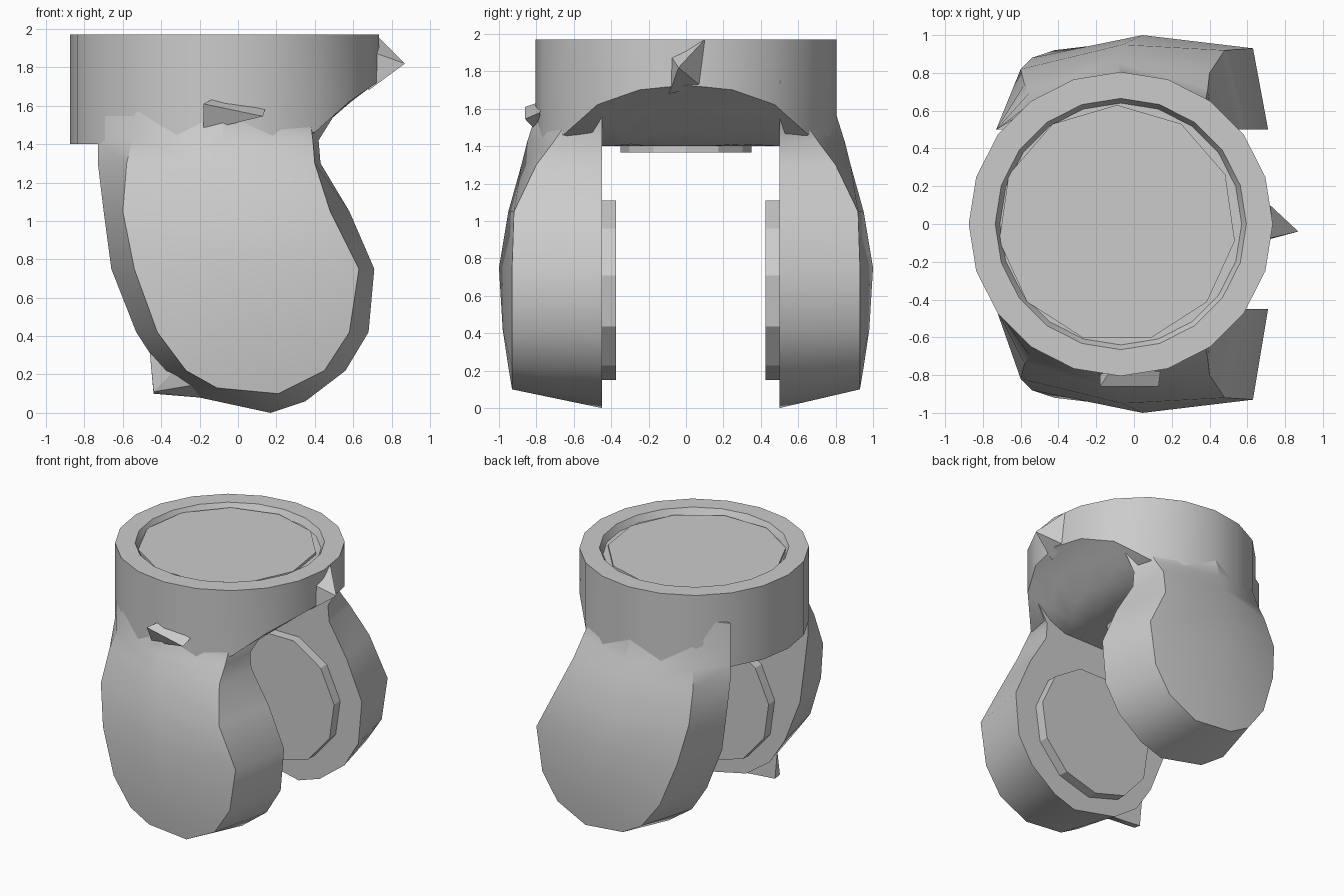
import bpy, bmesh, math
from math import cos, sin, pi
from mathutils import Vector

cube = bpy.data.objects.get("Cube")
if cube:
    bpy.data.objects.remove(cube, do_unlink=True)

grey = bpy.data.materials.new("plain grey")
grey.use_nodes = True
grey.diffuse_color = (0.6, 0.6, 0.6, 1)
grey.node_tree.nodes["Principled BSDF"].inputs["Base Color"].default_value = (0.6, 0.6, 0.6, 1)


def finish(name, bm, angle=None):
    bmesh.ops.recalc_face_normals(bm, faces=bm.faces)
    mesh = bpy.data.meshes.new(name)
    bm.to_mesh(mesh)
    bm.free()
    mesh.materials.append(grey)
    obj = bpy.data.objects.new(name, mesh)
    bpy.context.collection.objects.link(obj)
    if angle:
        bpy.ops.object.select_all(action="DESELECT")
        obj.select_set(True)
        bpy.context.view_layer.objects.active = obj
        bpy.ops.object.shade_smooth_by_angle(angle=math.radians(angle))
    return obj


def loft(name, rows, angle, cap=True):
    """Skin closed loops of equal length and cap both ends."""
    bm = bmesh.new()
    loops = [[bm.verts.new(p) for p in row] for row in rows]
    for a, b in zip(loops, loops[1:]):
        for i in range(len(a)):
            j = (i + 1) % len(a)
            bm.faces.new((a[i], a[j], b[j], b[i]))
    bm.faces.new(loops[0])
    bm.faces.new(loops[-1])
    return finish(name, bm, angle)


def hull(name, points):
    bm = bmesh.new()
    for p in points:
        bm.verts.new(p)
    bmesh.ops.convex_hull(bm, input=bm.verts)
    return finish(name, bm)


# Socket collar: round wall, shallow recess on top, underside rising to +x
CX, SIDES = -0.07, 20
RISE = [(0.32, 1.4), (0.45, 1.5), (0.6, 1.64), (0.74, 1.73)]


def underside(x):
    if x <= RISE[0][0]:
        return RISE[0][1]
    for (x0, z0), (x1, z1) in zip(RISE, RISE[1:]):
        if x <= x1:
            return z0 + (z1 - z0) * (x - x0) / (x1 - x0)
    return RISE[-1][1]


def ring(r, z=None):
    pts = []
    for i in range(SIDES):
        t = 2 * pi * i / SIDES
        x = CX + r * cos(t)
        pts.append((x, r * sin(t), underside(x) if z is None else z))
    return pts


loft("collar", [ring(0.35), ring(0.5), ring(0.65), ring(0.75), ring(0.805),
                ring(0.805, 1.97), ring(0.665, 1.97), ring(0.64, 1.92)], 35)


# Flat discs: socket insert, underside plate and pivot pads
def disc(name, centre, axis, r, n, depth):
    bm = bmesh.new()
    bmesh.ops.create_cone(bm, cap_ends=True, segments=n, radius1=r, radius2=r, depth=depth)
    rot = Vector((0, 0, 1)).rotation_difference(Vector(axis)).to_matrix()
    bmesh.ops.rotate(bm, verts=bm.verts, matrix=rot)
    bmesh.ops.translate(bm, verts=bm.verts, vec=centre)
    return finish(name, bm)


disc("socket_insert", (-0.09, 0, 1.92), (0, 0, 1), 0.63, 11, 0.04)
disc("underside_plate", (-0.2, 0, 1.4), (0, 0, 1), 0.35, 12, 0.07)

# Fork arms: z, inner left/right x, outer left/right x, left/right edge y, middle y
ARM = [
    (1.75, -0.73, 0.56, -0.5, 0.35, 0.64, 0.64, 0.78),
    (1.58, -0.73, 0.52, -0.52, 0.37, 0.66, 0.6, 0.80),
    (1.42, -0.73, 0.42, -0.55, 0.39, 0.7, 0.71, 0.85),
    (1.30, -0.73, 0.43, -0.58, 0.40, 0.74, 0.80, 0.88),
    (1.05, -0.70, 0.58, -0.60, 0.48, 0.82, 0.92, 0.95),
    (0.75, -0.66, 0.71, -0.54, 0.63, 0.88, 0.93, 1.0),
    (0.42, -0.53, 0.68, -0.42, 0.58, 0.92, 0.93, 0.98),
    (0.22, -0.40, 0.56, -0.27, 0.45, 0.93, 0.93, 0.95),
]


def arm(name, side, inner):
    rows = []
    for z, li, ri, lo, ro, yl, yr, ym in ARM:
        rows.append([(li, side * inner, z), (lo, side * yl, z),
                     ((lo + ro) / 2, side * ym, z), (ro, side * yr, z),
                     (ri, side * inner, z), ((li + ri) / 2, side * inner, z)])
    # Rounded foot
    foot = [(-0.2, inner, 0.08), (-0.11, 0.93, 0.13), (0.05, 0.93, 0.115),
            (0.21, 0.93, 0.1), (0.35, inner, 0.06), (0.17, inner, 0)]
    rows.append([(x, side * y, z) for x, y, z in foot])
    loft(name, rows, 35)
    disc(name + "_pivot_pad", (0.04, side * (inner - 0.03), 0.64), (0, 1, 0), 0.49, 11, 0.09)


arm("front_arm", -1, 0.45)
arm("back_arm", 1, 0.5)

# Small faceted lugs
hull("collar_spike", [(0.87, -0.04, 1.82), (0.7, -0.08, 1.88), (0.7, 0, 1.88),
                      (0.72, 0.1, 1.97), (0.71, 0.08, 1.72), (0.68, -0.09, 1.68)])
hull("front_lug", [(-0.18, -0.86, 1.61), (0.13, -0.86, 1.545), (-0.18, -0.79, 1.47),
                   (-0.12, -0.77, 1.64), (0.14, -0.78, 1.58)])
hull("foot_spur", [(-0.46, -0.46, 0.32), (-0.44, -0.46, 0.1), (-0.2, -0.46, 0.08),
                   (-0.3, -0.6, 0.25), (-0.2, -0.6, 0.15), (-0.44, -0.52, 0.11)])
